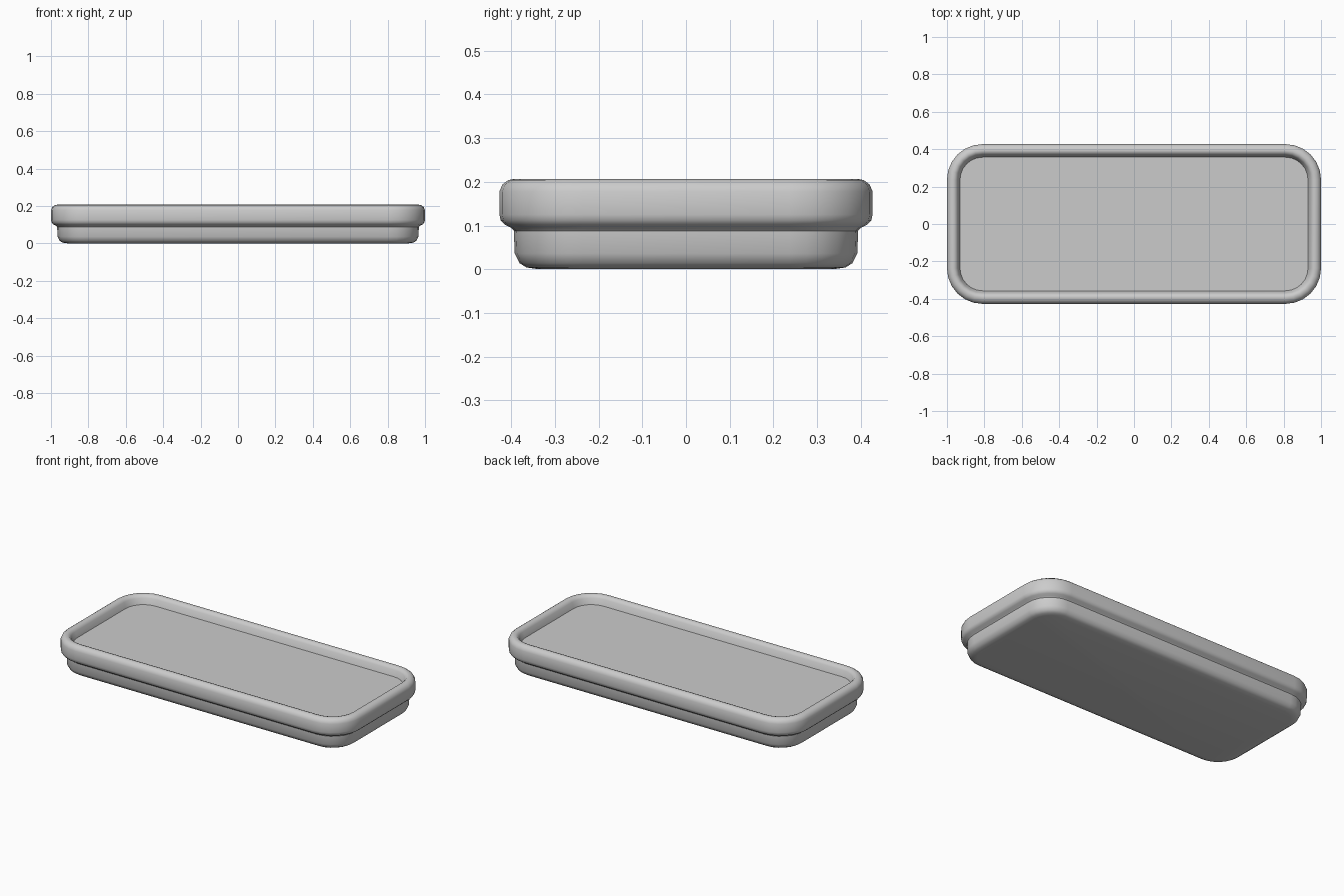
import bpy, bmesh, math

cube = bpy.data.objects.get("Cube")
if cube:
    bpy.data.objects.remove(cube, do_unlink=True)

HALF_X, HALF_Y, RADIUS, STEPS = 1.0, 0.427, 0.19, 6

grey = bpy.data.materials.new("plain grey")
grey.use_nodes = True
colour = (0.6, 0.6, 0.6, 1)
grey.diffuse_color = colour
grey.node_tree.nodes["Principled BSDF"].inputs["Base Color"].default_value = colour


def rounded_ring(bm, inset, z):
    """Rounded rectangle of vertices, set in from the widest outline."""
    r = RADIUS - inset
    ring = []
    for quarter, (sx, sy) in enumerate([(1, 1), (-1, 1), (-1, -1), (1, -1)]):
        for i in range(STEPS + 1):
            a = math.pi / 2 * (quarter + i / STEPS)
            ring.append(bm.verts.new((sx * (HALF_X - RADIUS) + r * math.cos(a),
                                      sy * (HALF_Y - RADIUS) + r * math.sin(a), z)))
    return ring


# Wall section as (inset, height): base, foot, groove, rim, inner wall
section = [(0.09, 0), (0.062, 0.004), (0.046, 0.014), (0.035, 0.036),
           (0.033, 0.088), (0.026, 0.095), (0.012, 0.102), (0.003, 0.112),
           (0, 0.125), (0, 0.178), (0.007, 0.194), (0.02, 0.204),
           (0.035, 0.207), (0.048, 0.203), (0.058, 0.19), (0.07, 0.155)]

bm = bmesh.new()
rings = [rounded_ring(bm, d, z) for d, z in section]
for low, high in zip(rings, rings[1:]):
    for i in range(len(low)):
        j = (i + 1) % len(low)
        bm.faces.new((low[i], low[j], high[j], high[i]))
bm.faces.new(rings[0][::-1])   # underside
bm.faces.new(rings[-1])        # tray floor
bmesh.ops.recalc_face_normals(bm, faces=bm.faces)

mesh = bpy.data.meshes.new("tray")
bm.to_mesh(mesh)
bm.free()
mesh.materials.append(grey)
tray = bpy.data.objects.new("tray", mesh)
bpy.context.collection.objects.link(tray)

# Smooth walls, crisp floor edge
bpy.context.view_layer.objects.active = tray
tray.select_set(True)
bpy.ops.object.shade_smooth_by_angle(angle=math.radians(40))
